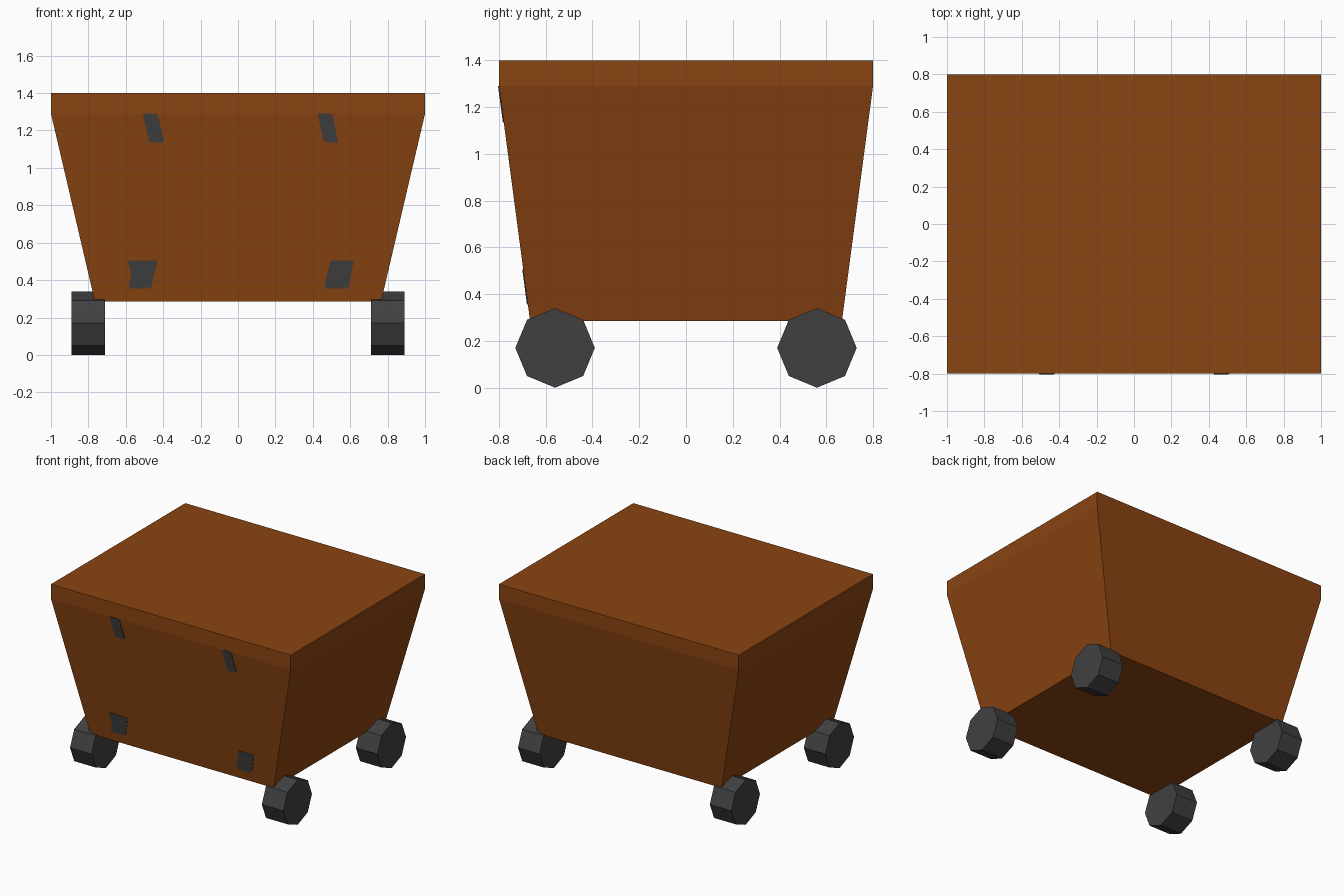
import bpy, bmesh, math
from mathutils import Matrix

cube = bpy.data.objects.get("Cube")
if cube:
    bpy.data.objects.remove(cube, do_unlink=True)


def material(name, rgb):
    m = bpy.data.materials.new(name)
    m.use_nodes = True
    m.diffuse_color = (*rgb, 1)
    bsdf = m.node_tree.nodes["Principled BSDF"]
    bsdf.inputs["Base Color"].default_value = (*rgb, 1)
    bsdf.inputs["Roughness"].default_value = 0.9
    return m


brown = material("rust_brown", (0.255, 0.058, 0.006))
grey = material("dark_grey", (0.051, 0.051, 0.051))


def finish(bm, name, mat):
    bmesh.ops.recalc_face_normals(bm, faces=bm.faces)
    mesh = bpy.data.meshes.new(name)
    bm.to_mesh(mesh)
    bm.free()
    mesh.materials.append(mat)
    obj = bpy.data.objects.new(name, mesh)
    bpy.context.collection.objects.link(obj)
    return obj


BASE_Z, RIM_Z, TOP_Z = 0.285, 1.29, 1.4
BASE_X, BASE_Y, TOP_X, TOP_Y = 0.765, 0.667, 1.0, 0.8

# Cart body: tapered tub with an upright rim and closed top
bm = bmesh.new()
rings = []
for hx, hy, z in ((BASE_X, BASE_Y, BASE_Z), (TOP_X, TOP_Y, RIM_Z), (TOP_X, TOP_Y, TOP_Z)):
    rings.append([bm.verts.new((sx * hx, sy * hy, z))
                  for sx, sy in ((-1, -1), (1, -1), (1, 1), (-1, 1))])
for low, high in zip(rings, rings[1:]):
    for i in range(4):
        j = (i + 1) % 4
        bm.faces.new((low[i], low[j], high[j], high[i]))
bm.faces.new(rings[0][::-1])
bm.faces.new(rings[-1])
finish(bm, "cart_body", brown)

# Four octagonal wheels
for end, sy in (("front", -1), ("back", 1)):
    for side, sx in (("right", -1), ("left", 1)):
        bm = bmesh.new()
        bmesh.ops.create_cone(bm, cap_ends=True, segments=8, radius1=0.17,
                              radius2=0.17, depth=0.18)
        bmesh.ops.transform(bm, matrix=Matrix.Rotation(math.pi / 2, 4, 'Y'), verts=bm.verts)
        wheel = finish(bm, f"{end}_{side}_wheel", grey)
        wheel.location = (sx * 0.8, sy * 0.56, 0.17)


def front_y(z):
    return -BASE_Y - (z - BASE_Z) / (RIM_Z - BASE_Z) * (TOP_Y - BASE_Y)


# Slanted plates with softened corners, lying on the sloping front
def plate(name, outline):
    bm = bmesh.new()
    face = bm.faces.new([bm.verts.new((x, front_y(z) - 0.004, z)) for x, z in outline])
    bmesh.ops.bevel(bm, geom=bm.verts[:], offset=0.012, segments=2,
                    profile=0.5, affect='VERTICES')
    out = bmesh.ops.extrude_face_region(bm, geom=bm.faces[:])
    bmesh.ops.translate(bm, vec=(0, 0.006, 0),
                        verts=[g for g in out["geom"] if isinstance(g, bmesh.types.BMVert)])
    finish(bm, name, grey)


plate("upper_right_plate", [(-0.51, 1.29), (-0.43, 1.29), (-0.395, 1.135), (-0.475, 1.135)])
plate("upper_left_plate", [(0.425, 1.29), (0.505, 1.29), (0.535, 1.135), (0.46, 1.135)])
plate("lower_right_plate", [(-0.59, 0.505), (-0.43, 0.505), (-0.465, 0.355),
                            (-0.585, 0.355), (-0.57, 0.43)])
plate("lower_left_plate", [(0.495, 0.505), (0.62, 0.505), (0.59, 0.355), (0.46, 0.355)])
